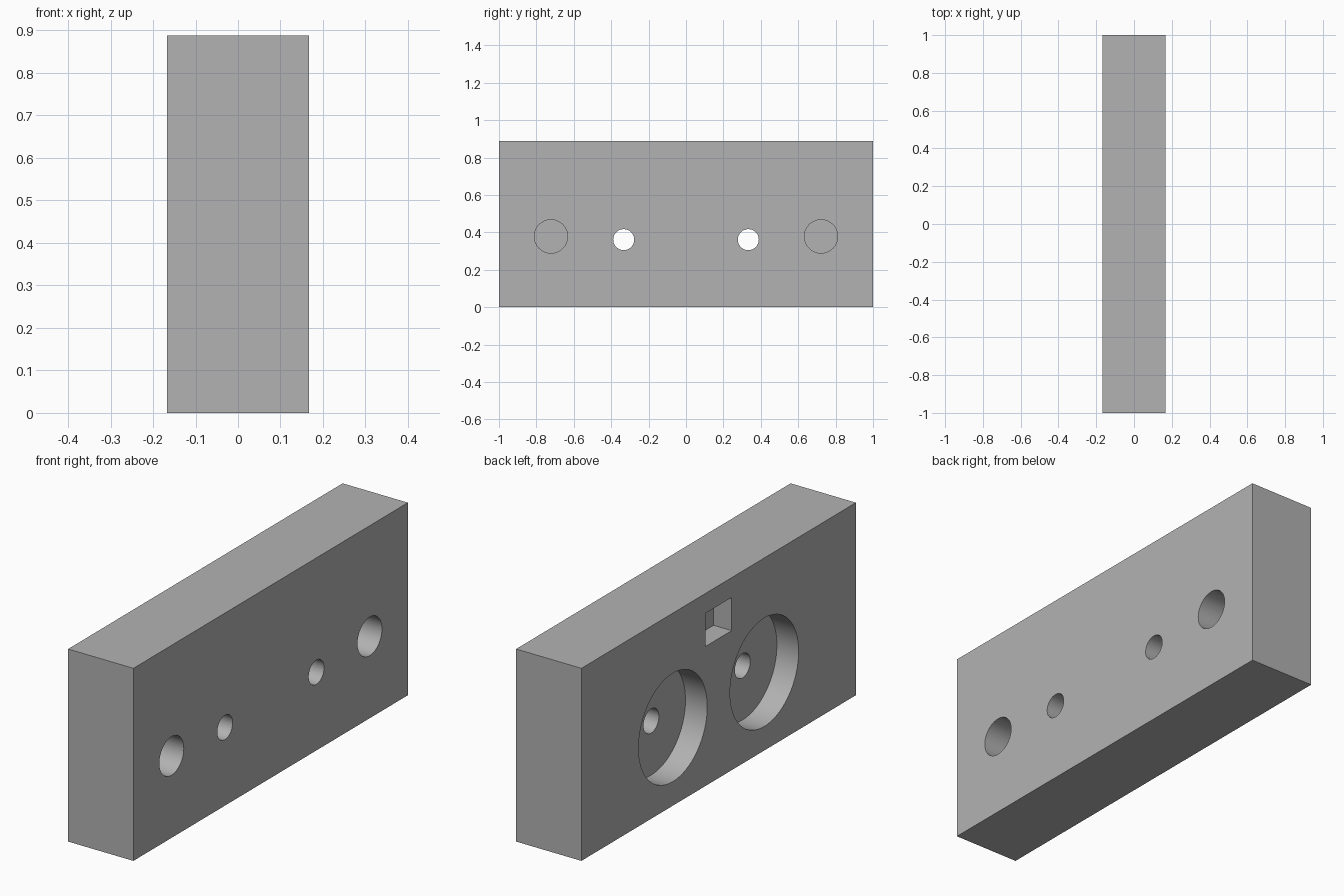
import bpy
from math import pi, radians

if "Cube" in bpy.data.objects:
    bpy.data.objects.remove(bpy.data.objects["Cube"], do_unlink=True)

THICK, LENGTH, HEIGHT = 0.333, 2.0, 0.888
LEFT, RIGHT = THICK / 2, -THICK / 2   # +x and -x faces
OVER = 0.05                           # cutters overshoot the surface

grey = bpy.data.materials.new("mid_grey")
grey.use_nodes = True
colour = (0.448, 0.448, 0.448, 1)
grey.diffuse_color = colour
grey.node_tree.nodes["Principled BSDF"].inputs["Base Color"].default_value = colour


def box(name, x0, x1, y, z, width, height):
    bpy.ops.mesh.primitive_cube_add(size=1, location=((x0 + x1) / 2, y, z))
    obj = bpy.context.object
    obj.name = name
    obj.scale = (x1 - x0, width, height)
    bpy.ops.object.transform_apply(location=True, rotation=True, scale=True)
    obj.data.materials.append(grey)
    return obj


def rod(name, x0, x1, y, z, radius):
    bpy.ops.mesh.primitive_cylinder_add(
        vertices=64, radius=radius, depth=x1 - x0,
        location=((x0 + x1) / 2, y, z), rotation=(0, pi / 2, 0))
    obj = bpy.context.object
    obj.name = name
    bpy.ops.object.transform_apply(location=True, rotation=True, scale=True)
    obj.data.materials.append(grey)
    return obj


def cut(body, cutter):
    cutter.hide_render = True
    bpy.context.view_layer.objects.active = body
    mod = body.modifiers.new("cut", 'BOOLEAN')
    mod.operation = 'DIFFERENCE'
    mod.solver = 'EXACT'
    mod.object = cutter
    bpy.ops.object.modifier_apply(modifier=mod.name)
    bpy.data.objects.remove(cutter, do_unlink=True)


# Solid block
block = box("block", RIGHT, LEFT, 0, HEIGHT / 2, LENGTH, HEIGHT)

for side in (-1, 1):
    # Wide round recess on the -x face
    cut(block, rod("recess", RIGHT - OVER, RIGHT + 0.111, side * 0.333, 0.361, 0.25))
    # Small hole right through the recess floor
    cut(block, rod("through_hole", RIGHT - OVER, LEFT + OVER, side * 0.333, 0.361, 0.056))
    # Blind hole near each end of the +x face
    cut(block, rod("blind_hole", LEFT - 0.222, LEFT + OVER, side * 0.722, 0.378, 0.089))

# Rectangular pocket above the recesses
cut(block, box("pocket", RIGHT - OVER, RIGHT + 0.092, 0, 0.72, 0.19, 0.153))

# Smooth hole walls, sharp rims
bpy.ops.object.select_all(action='DESELECT')
block.select_set(True)
bpy.context.view_layer.objects.active = block
bpy.ops.object.shade_smooth_by_angle(angle=radians(30))
